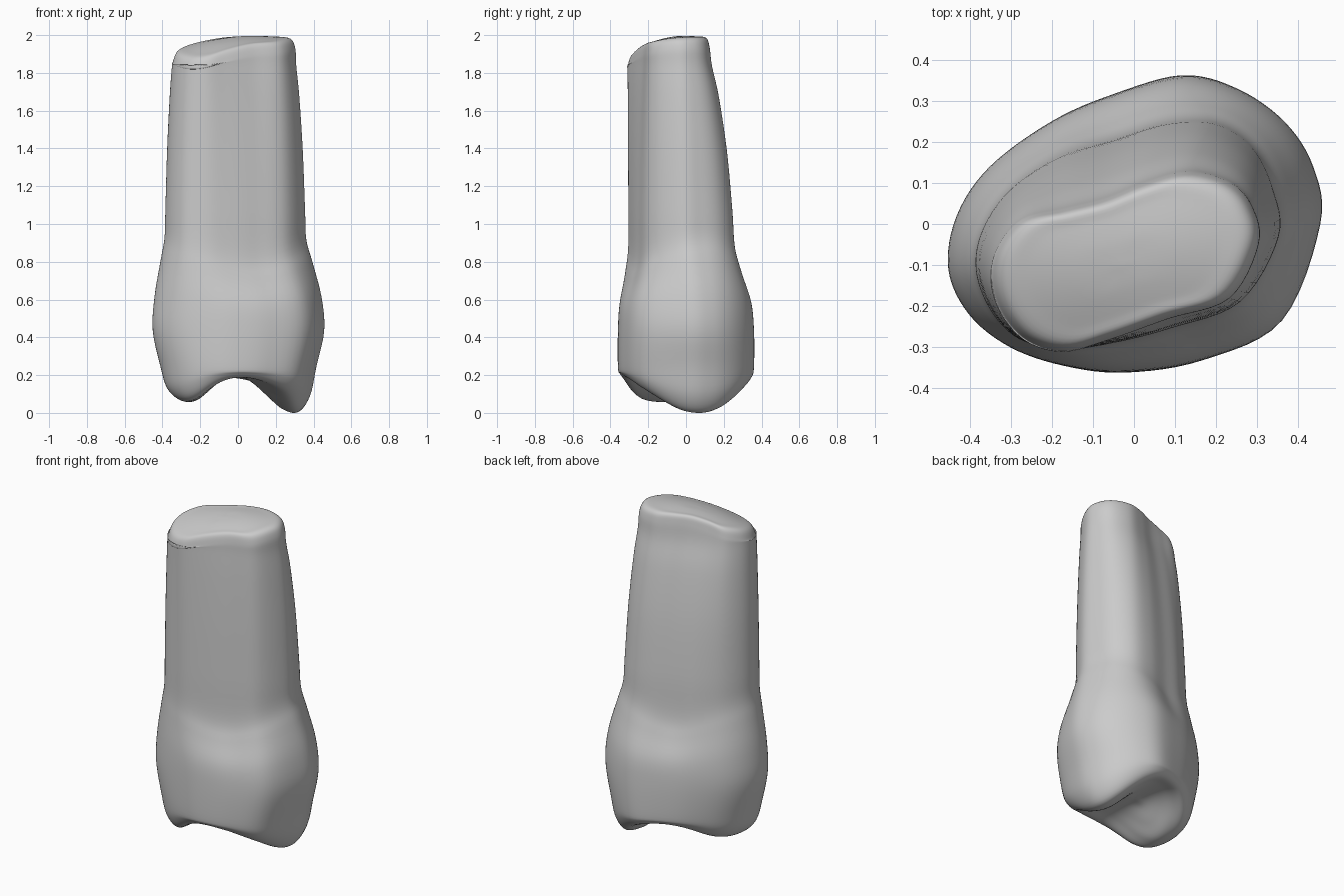
import bpy, bmesh
from math import exp, cos, atan2
from mathutils import Vector

if "Cube" in bpy.data.objects:
    bpy.data.objects.remove(bpy.data.objects["Cube"], do_unlink=True)

AROUND, ALONG = 6, 5      # subdivisions between control points


def outline(text):
    nums = [float(n) for n in text.split()]
    return [Vector((x, y)) for x, y in zip(nums[::2], nums[1::2])]


# Cross-section outlines, counter-clockwise from the +x side
root_end = outline(
    ".30 -.05 .285 .04 .23 .10 .13 .125 .03 .10 -.07 .06 -.17 .035 -.27 .01 "
    "-.33 -.06 -.345 -.14 -.32 -.22 -.26 -.285 -.17 -.31 -.06 -.28 .08 -.23 .23 -.18")
neck = outline(
    ".355 -.03 .34 .09 .29 .19 .20 .25 .08 .25 -.05 .21 -.18 .17 -.30 .09 "
    "-.37 -.01 -.387 -.11 -.35 -.21 -.28 -.28 -.17 -.305 -.05 -.29 .09 -.255 .26 -.19")
crown = outline(
    ".452 0 .435 .14 .365 .25 .25 .33 .12 .36 -.05 .315 -.20 .25 -.35 .14 "
    "-.43 .02 -.45 -.11 -.40 -.22 -.30 -.30 -.17 -.345 -.02 -.36 .17 -.33 .36 -.235")


def spline(p0, p1, p2, p3, t):
    return 0.5 * (2 * p1 + (p2 - p0) * t + (2 * p0 - 5 * p1 + 4 * p2 - p3) * t ** 2
                  + (3 * p1 - p0 - 3 * p2 + p3) * t ** 3)


def smooth_loop(pts):
    n = len(pts)
    return [spline(pts[i - 1], pts[i], pts[(i + 1) % n], pts[(i + 2) % n], k / AROUND)
            for i in range(n) for k in range(AROUND)]


def smooth_path(rings):
    out = []
    last = len(rings) - 1
    for i in range(last):
        a, b, c, d = (rings[j] for j in (max(i - 1, 0), i, i + 1, min(i + 2, last)))
        for k in range(ALONG):
            out.append([spline(*p, k / ALONG) for p in zip(a, b, c, d)])
    return out + [rings[-1]]


def blend(a, b, t):
    return [p.lerp(q, t) for p, q in zip(a, b)]


def scaled(pts, sx, sy, centre=(0, 0)):
    c = Vector(centre)
    return [Vector((c.x + (p.x - c.x) * sx, c.y + (p.y - c.y) * sy)) for p in pts]


def ring(pts, height):
    return [Vector((p.x, p.y, height(p))) for p in smooth_loop(pts)]


# Domed end of the root
def end_height(p):
    return 2 - 1.0 * p.y ** 2 - 0.42 * (p.x - 0.09) ** 2


# Two cusps with a valley between them
def cusp_height(p, f):
    big = 0.2 * exp(-((p.x - 0.28) / 0.19) ** 2 - ((p.y - 0.06) / 0.28) ** 2)
    small = 0.15 * exp(-((p.x + 0.25) / 0.15) ** 2 - ((p.y + 0.1) / 0.29) ** 2)
    return 0.23 - 0.03 * f * f - big - small


# The neck line rises toward the narrow sides
def neck_wave(p):
    return 0.05 * cos(2 * atan2(p.y, p.x) - 0.6)


rings = []
for f in (0.03, 0.35, 0.7, 0.92):
    rings.append(ring(scaled(root_end, f, f, (-0.03, -0.1)), end_height))
rings.append(ring(root_end, lambda p: end_height(p) - 0.045))

# Root shaft
for t, z in ((0.1, 1.84), (0.38, 1.68), (0.7, 1.4), (0.92, 1.08)):
    rings.append(ring(blend(root_end, neck, t), lambda p: z))

# Neck and crown walls
for t, z, wave in ((0.02, 0.88, 1), (0.35, 0.76, 1), (0.85, 0.6, 0.4), (1, 0.44, 0)):
    rings.append(ring(blend(neck, crown, t), lambda p: z + wave * neck_wave(p)))
shoulder = ring(scaled(crown, 0.91, 1), lambda p: 0.25)
rim = ring(scaled(crown, 0.7, 0.86), lambda p: cusp_height(p, 1))
turn = ring(scaled(crown, 0.835, 0.965), lambda p: 0)
for v, a, b in zip(turn, shoulder, rim):
    v.z = a.z + (b.z - a.z) * 0.65
rings += [shoulder, turn, rim]

# Chewing surface
for f in (0.75, 0.5, 0.25, 0.03):
    rings.append(ring(scaled(crown, 0.7 * f, 0.86 * f), lambda p: cusp_height(p, f)))

# Skin the rings into one closed surface
bm = bmesh.new()
loops = [[bm.verts.new(p) for p in r] for r in smooth_path(rings)]
for a, b in zip(loops, loops[1:]):
    for i in range(len(a)):
        bm.faces.new((a[i - 1], a[i], b[i], b[i - 1]))
bm.faces.new(loops[0])
bm.faces.new(loops[-1])
bmesh.ops.recalc_face_normals(bm, faces=bm.faces)

# Rest the lower cusp on the floor
low = min(v.co.z for v in bm.verts)
bmesh.ops.translate(bm, verts=bm.verts, vec=(0, 0, -low))
for face in bm.faces:
    face.smooth = True

mesh = bpy.data.meshes.new("tooth")
bm.to_mesh(mesh)
bm.free()
tooth = bpy.data.objects.new("tooth", mesh)
bpy.context.collection.objects.link(tooth)

mat = bpy.data.materials.new("light_grey")
mat.use_nodes = True
grey = (0.6, 0.6, 0.6, 1)
mat.diffuse_color = grey
mat.node_tree.nodes["Principled BSDF"].inputs["Base Color"].default_value = grey
mesh.materials.append(mat)
